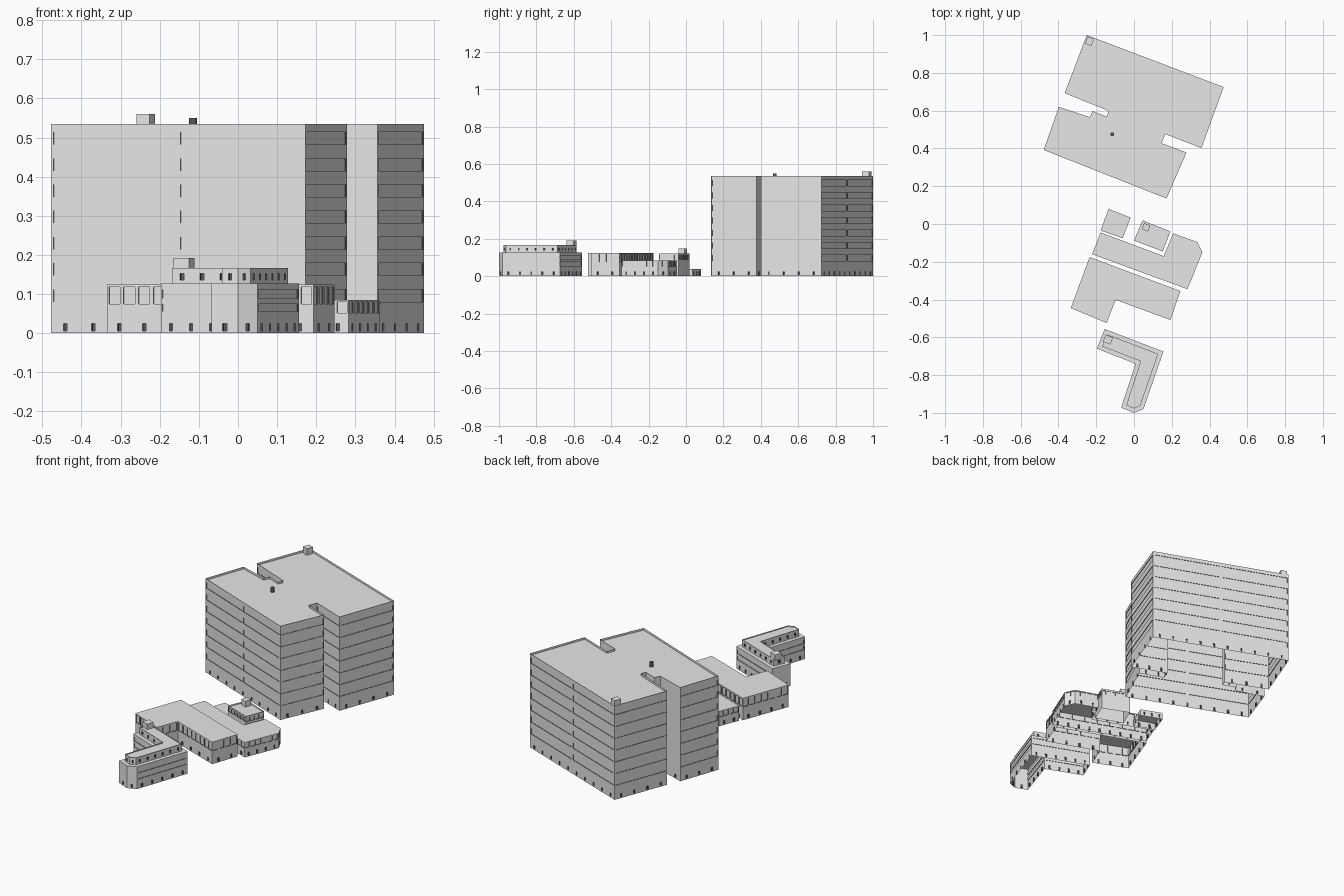
import bpy
import bmesh
from mathutils import Vector, Matrix

cube = bpy.data.objects.get("Cube")
if cube:
    bpy.data.objects.remove(cube, do_unlink=True)


def material(name, value):
    mat = bpy.data.materials.new(name)
    mat.use_nodes = True
    tone = (value, value, value, 1)
    mat.diffuse_color = tone
    mat.node_tree.nodes["Principled BSDF"].inputs["Base Color"].default_value = tone
    return mat


PALE, DARK = 0, 1
palette = [material("pale_concrete", 0.8), material("dark_metal", 0.1)]


def finish(bm, name):
    mesh = bpy.data.meshes.new(name)
    bm.to_mesh(mesh)
    bm.free()
    for mat in palette:
        mesh.materials.append(mat)
    obj = bpy.data.objects.new(name, mesh)
    bpy.context.collection.objects.link(obj)


def anticlockwise(points):
    pts = [Vector(p) for p in points]
    area = sum(a.cross(b) for a, b in zip(pts, pts[1:] + pts[:1]))
    return pts if area > 0 else pts[::-1]


def inset(points, gap):
    """Shrink an outline by an even distance."""
    pts = anticlockwise(points)
    result = []
    for i, p in enumerate(pts):
        before = (p - pts[i - 1]).normalized()
        after = (pts[(i + 1) % len(pts)] - p).normalized()
        n1 = Vector((-before.y, before.x))
        n2 = Vector((-after.y, after.x))
        result.append(p + (n1 + n2) * gap / (1 + n1.dot(n2)))
    return result


def face(bm, corners, colour=PALE):
    bm.faces.new([bm.verts.new(c) for c in corners]).material_index = colour


def panel(bm, a, b, low, high, colour=PALE):
    """Upright rectangle above the ground line from a to b."""
    corners = [(a.x, a.y, low), (b.x, b.y, low), (b.x, b.y, high), (a.x, a.y, high)]
    face(bm, corners, colour)


def niche(bm, a, b, low, high, depth, back):
    """Recessed opening: dark frame on its sides, sill and head."""
    along = (b - a).normalized()
    inward = Vector((-along.y, along.x)) * depth
    a2, b2 = a + inward, b + inward
    panel(bm, a, a2, low, high, DARK)
    panel(bm, a2, b2, low, high, back)
    panel(bm, b2, b, low, high, DARK)
    rim = (a, b, b2, a2)
    face(bm, [(p.x, p.y, low) for p in rim], DARK)
    face(bm, [(p.x, p.y, high) for p in reversed(rim)], DARK)


def opening_row(bm, a, b, row):
    """One storey strip: even bays, each with an opening between piers."""
    low, high, pitch, share, depth, back = row
    count = round((b - a).length / pitch)
    start = a
    for i in range(count):
        left = a.lerp(b, (i + 0.5 - share / 2) / count)
        right = a.lerp(b, (i + 0.5 + share / 2) / count)
        panel(bm, start, left, low, high)
        niche(bm, left, right, low, high, depth, back)
        start = right
    panel(bm, start, b, low, high)


def building(name, points, bottom, top, parapet, rows):
    """Walls open underneath, with the roof sunk behind a thin parapet."""
    pts = anticlockwise(points)
    bm = bmesh.new()
    for a, b in zip(pts, pts[1:] + pts[:1]):
        level = bottom
        for row in rows:
            panel(bm, a, b, level, row[0])
            opening_row(bm, a, b, row)
            level = row[1]
        panel(bm, a, b, level, top)
    face(bm, [(p.x, p.y, top - parapet) for p in pts])
    bmesh.ops.remove_doubles(bm, verts=bm.verts, dist=0.00001)
    finish(bm, name)


def ribbon(low, height):
    return (low, low + height, 0.35, 0.96, 0.003, PALE)


def windows(low, high, pitch):
    return (low, high, pitch, 0.75, 0.004, PALE)


def doors(pitch):
    return (0.006, 0.025, pitch, 0.01 / pitch, 0.006, DARK)


def box(name, x, y, width, depth, bottom, top):
    """A rooftop box turned to the street grid."""
    bm = bmesh.new()
    place = Matrix.Translation((x, y, (bottom + top) / 2)) @ Matrix.Rotation(-0.36, 4, "Z")
    bmesh.ops.create_cube(bm, size=1, matrix=place @ Matrix.Diagonal((width, depth, top - bottom, 1)))
    finish(bm, name)


# Tall block with two slots and long recessed window bands
tower = [(-0.25, 1), (0.475, 0.725), (0.357, 0.402), (0.165, 0.476),
         (0.146, 0.428), (0.278, 0.378), (0.172, 0.135), (-0.478, 0.392),
         (-0.398, 0.62), (-0.235, 0.566), (-0.219, 0.598), (-0.145, 0.569),
         (-0.134, 0.598), (-0.367, 0.693)]
bands = [ribbon(0.08 + 0.067 * k, 0.032) for k in range(7)]
building("tower", tower, 0, 0.535, 0.012, [doors(0.08)] + bands)
box("tower_stair_head", -0.236, 0.967, 0.036, 0.04, 0.523, 0.56)
bm = bmesh.new()
bmesh.ops.create_cone(bm, cap_ends=True, segments=12, radius1=0.01, radius2=0.01,
                      depth=0.027, matrix=Matrix.Translation((-0.115, 0.475, 0.5365)))
for f in bm.faces:
    f.material_index = DARK
finish(bm, "tower_vent")

# Low annex
annex = [(-0.135, 0.08), (-0.018, 0.034), (-0.06, -0.075), (-0.177, -0.035)]
building("annex", annex, 0, 0.038, 0, [doors(0.05)])

# Small pavilion
pavilion = [(0.045, 0.02), (0.193, -0.04), (0.152, -0.145), (0.0, -0.088)]
building("pavilion", pavilion, 0, 0.122, 0.008, [windows(0.09, 0.112, 0.028)])
box("pavilion_stair_head", 0.064, -0.018, 0.035, 0.035, 0.114, 0.147)

# Chamfered middle wing
wing = [(-0.177, -0.045), (0.157, -0.17), (0.207, -0.05), (0.335, -0.095),
        (0.362, -0.15), (0.283, -0.345), (-0.222, -0.16)]
building("wing", wing, 0, 0.085, 0, [doors(0.06), windows(0.052, 0.08, 0.035)])

# Stepped hall
hall = [(-0.235, -0.175), (0.246, -0.355), (0.193, -0.508), (-0.097, -0.402),
        (-0.145, -0.524), (-0.335, -0.445)]
building("hall", hall, 0, 0.125, 0, [doors(0.07), windows(0.075, 0.118, 0.04)])

# L-shaped front house with a set-back top floor
house = [(-0.155, -0.556), (0.156, -0.675), (0.05, -0.98), (0.0, -1),
         (-0.068, -0.972), (0.008, -0.74), (-0.197, -0.66)]
building("house", house, 0, 0.127, 0,
         [doors(0.06), ribbon(0.055, 0.02), ribbon(0.089, 0.022)])
building("house_top_floor", inset(house, 0.022), 0.127, 0.167, 0.006,
         [(0.136, 0.152, 0.05, 0.2, 0.006, DARK)])
box("house_stair_head", -0.138, -0.612, 0.042, 0.04, 0.16, 0.192)
